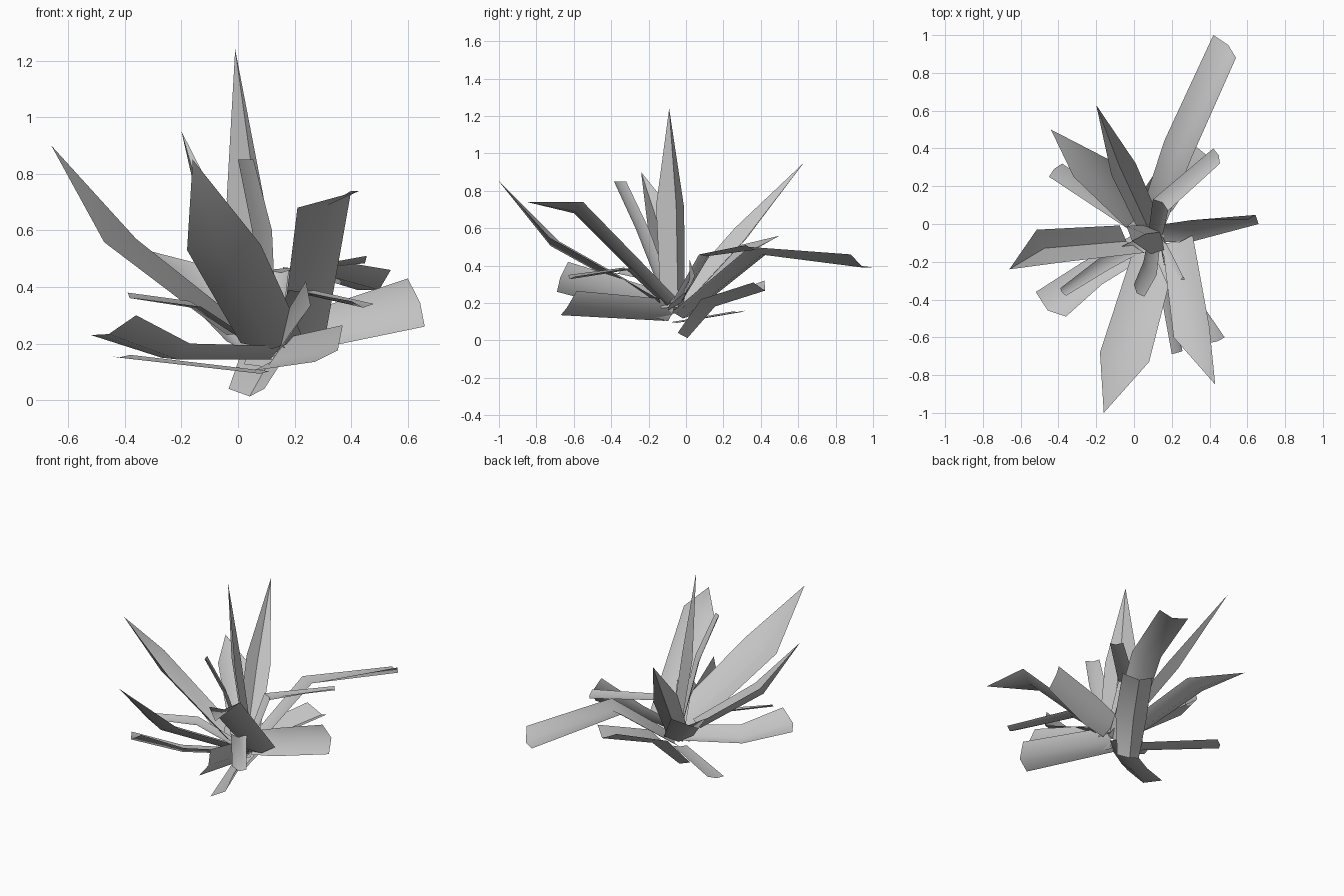
import bpy
import bmesh
from mathutils import Vector

cube = bpy.data.objects.get("Cube")
if cube:
    bpy.data.objects.remove(cube, do_unlink=True)

# One plain grey for the whole plant
grey = bpy.data.materials.new("leaf_grey")
grey.use_nodes = True
grey.diffuse_color = (0.55, 0.55, 0.55, 1)
grey.node_tree.nodes["Principled BSDF"].inputs["Base Color"].default_value = grey.diffuse_color

CROWN = (0.11, -0.07, 0.17)


def blade(name, *edges, tip=None, root=CROWN, base=0.85, fold=0.2):
    """Folded leaf sheet: left/right edge points per row, optional pointed tip."""
    points = [Vector(p) for p in edges]
    rows = list(zip(points[0::2], points[1::2]))
    root = Vector(root)
    half = (rows[0][1] - rows[0][0]) * base / 2
    rows.insert(0, (root - half, root + half))

    bm = bmesh.new()
    strips = []
    for i, (left, right) in enumerate(rows):
        # The rib sinks below the edges to make a channel
        a, b = rows[max(i, 1) - 1], rows[max(i, 1)]
        forward = (b[0] + b[1] - a[0] - a[1]).normalized()
        across = right - left
        normal = across.cross(forward).normalized()
        if normal.z < 0:
            normal.negate()
        rib = (left + right) / 2 - normal * across.length * fold
        if not tip and i == len(rows) - 1:
            rib += forward * across.length * 0.1
        strips.append([bm.verts.new(p) for p in (left, rib, right)])
    for lower, upper in zip(strips, strips[1:]):
        for k in range(2):
            bm.faces.new((lower[k], lower[k + 1], upper[k + 1], upper[k]))
    if tip:
        point = bm.verts.new(tip)
        for k in range(2):
            bm.faces.new((strips[-1][k], strips[-1][k + 1], point))
    bmesh.ops.recalc_face_normals(bm, faces=bm.faces[:])

    mesh = bpy.data.meshes.new(name)
    bm.to_mesh(mesh)
    bm.free()
    mesh.materials.append(grey)
    leaf = bpy.data.objects.new(name, mesh)
    bpy.context.collection.objects.link(leaf)
    bpy.ops.object.select_all(action="DESELECT")
    leaf.select_set(True)
    bpy.context.view_layer.objects.active = leaf
    bpy.ops.object.shade_smooth_by_angle(angle=0.8)


# Pointed blades
blade("tall_blade", (-.04, -.01, .71), (.09, -.16, .72), tip=(-.01, -.09, 1.24),
      fold=-.25)
blade("right_blade", (-.36, -.2, .57), (-.515, -.03, .64), tip=(-.66, -.24, .9),
      root=(-.01, -.08, .27), fold=.25)
blade("front_blade", (-.18, -.68, .53), (.08, -.73, .55), tip=(-.16, -1, .85),
      root=(.12, -.12, .21), fold=.15)
blade("front_left_blade", (.21, -.6, .68), (.4, -.55, .74), tip=(.43, -.85, .74),
      root=(.23, -.08, .21), fold=.15)
blade("back_blade", (-.12, .26, .6), (.01, .32, .54), tip=(-.2, .63, .95), fold=.3)
blade("back_right_blade", (-.32, .25, .5), (-.13, .34, .48), tip=(-.44, .5, .56),
      root=(.04, .02, .2))

# Arched blades with blunt ends
blade("long_back_blade", (.16, .44, .47), (.3, .34, .5),
      (.42, 1, .39), (.54, .88, .46), root=(.08, -.03, .14))
blade("narrow_back_blade", (.1, .13, .46), (.18, .07, .46),
      (.42, .4, .49), (.455, .32, .51))
blade("narrow_right_blade", (-.13, -.24, .33), (-.17, -.17, .35),
      (-.36, -.38, .36), (-.39, -.34, .38))
blade("narrow_left_blade", (.18, -.33, .39), (.26, -.28, .39),
      (.4, -.63, .35), (.48, -.6, .34))
blade("upright_narrow_blade", (.05, -.2, .6), (.12, -.27, .6),
      (0, -.32, .85), (.055, -.385, .85))
blade("low_right_blade", (-.27, -.2, .15), (-.17, -.32, .2),
      (-.52, -.36, .23), (-.36, -.49, .3))
blade("left_blade", (.3, .02, .33), (.32, -.09, .19),
      (.6, .02, .43), (.66, 0, .26), root=(.15, -.05, .22))
blade("short_back_blade", (.03, .15, .22), (.21, .08, .22),
      (.21, .42, .32), (.39, .36, .31), root=(.03, -.02, .04), base=.7, fold=.3)

# Straight blunt blades
blade("low_back_blade", (-.45, .25, .155), (-.38, .32, .16), root=(.08, -.05, .1),
      fold=.08)
blade("low_front_blade", (.2, -.69, .26), (.24, -.63, .42))
blade("low_left_blade", (.27, -.67, .135), (.37, -.585, .265), root=(.1, -.08, .16))
